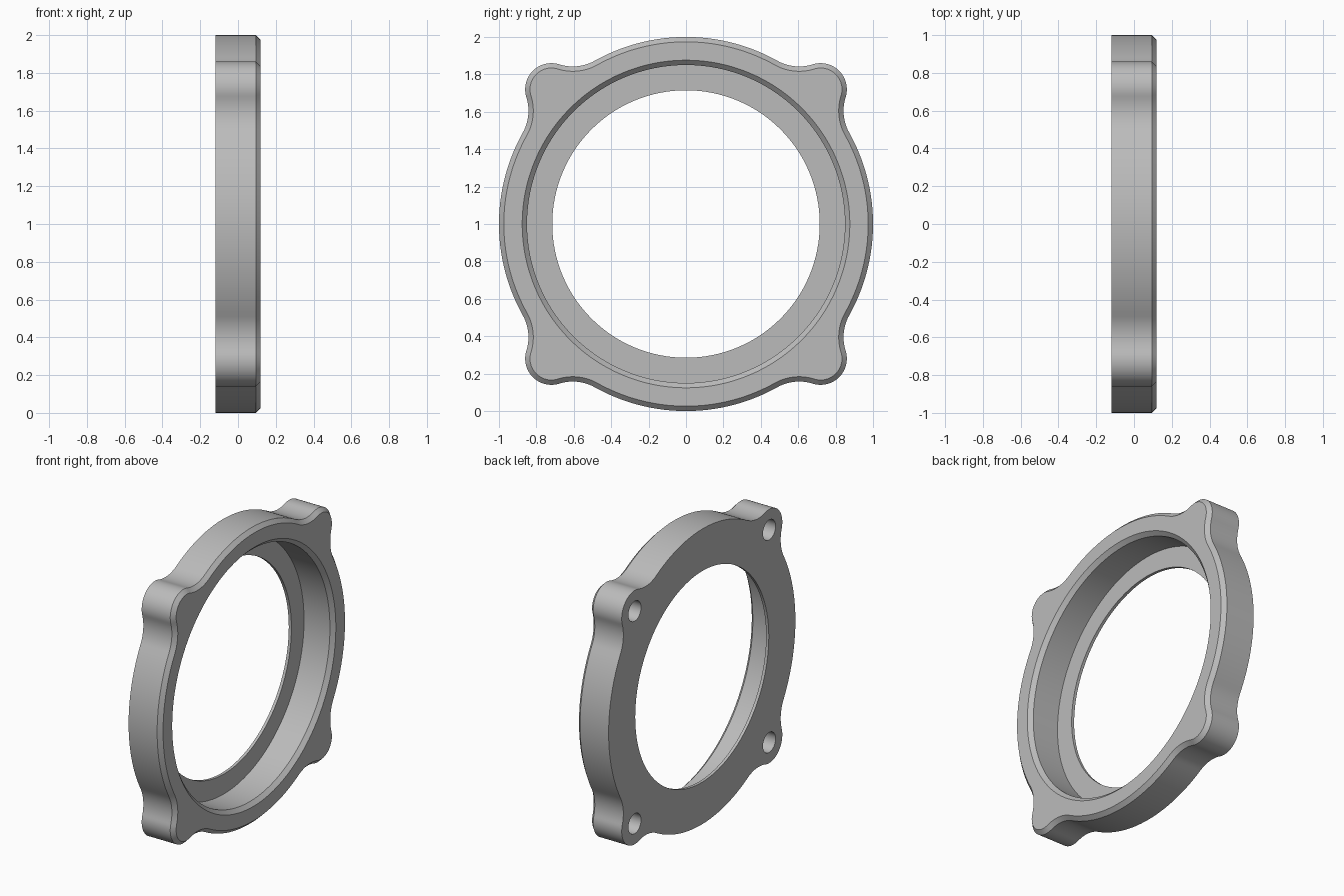
import bpy
import bmesh
from math import pi, sin, cos, acos, atan2, sqrt
from mathutils import Matrix, Vector

HALF = 0.12         # half thickness along x
CHAMFER = 0.026
RING = 1.0          # main ring radius
LOBE_C, LOBE_R = 0.72, 0.14
FILLET = 0.24

if "Cube" in bpy.data.objects:
    bpy.data.objects.remove(bpy.data.objects["Cube"], do_unlink=True)

steel = bpy.data.materials.new("light_grey_metal")
steel.use_nodes = True
grey = (0.5, 0.5, 0.5, 1)
steel.diffuse_color = grey
steel.node_tree.nodes["Principled BSDF"].inputs["Base Color"].default_value = grey


def arc(centre, radius, start, end, steps):
    angles = [start + (end - start) * i / steps for i in range(steps + 1)]
    return [Vector((centre.x + radius * cos(a), centre.y + radius * sin(a))) for a in angles]


def outline(inset):
    """Ring with four filleted corner lobes, offset inwards by inset."""
    lobe = Vector((LOBE_C, LOBE_C))
    d, reach = lobe.length, RING + FILLET
    spread = acos((d * d + reach ** 2 - (LOBE_R + FILLET) ** 2) / (2 * d * reach))
    a = pi / 4 - spread
    centre = reach * Vector((cos(a), sin(a)))
    to_lobe = lobe - centre
    b = atan2(to_lobe.y, to_lobe.x)
    half = arc(Vector((0, 0)), RING - inset, 0, a, 20)
    half += arc(centre, FILLET + inset, a + pi, b, 12)[1:]
    half += arc(lobe, LOBE_R - inset, b - pi, pi / 4, 12)[1:]
    quarter = half + [Vector((p.y, p.x)) for p in reversed(half[:-1])]
    points = []
    for k in range(4):
        turn = Matrix.Rotation(k * pi / 2, 2)
        points += [turn @ p for p in quarter[:-1]]
    return points


def circle(radius, steps, y=0, z=0):
    return arc(Vector((y, z)), radius, 0, 2 * pi, steps)[:-1]


def loft(name, sections):
    """Solid through (x, outline) sections, capped at both ends."""
    bm = bmesh.new()
    loops = [[bm.verts.new((x, p.x, p.y + 1)) for p in pts] for x, pts in sections]
    n = len(loops[0])
    for low, high in zip(loops, loops[1:]):
        for i in range(n):
            j = (i + 1) % n
            bm.faces.new((low[i], low[j], high[j], high[i]))
    bm.faces.new(loops[0][::-1])
    bm.faces.new(loops[-1])
    bmesh.ops.recalc_face_normals(bm, faces=bm.faces)
    mesh = bpy.data.meshes.new(name)
    bm.to_mesh(mesh)
    bm.free()
    mesh.materials.append(steel)
    obj = bpy.data.objects.new(name, mesh)
    bpy.context.collection.objects.link(obj)
    return obj


# Flange body with chamfered front rim
body = loft("flange_ring", [(-HALF, outline(0)), (HALF - CHAMFER, outline(0)),
                            (HALF, outline(CHAMFER))])

# Stepped bore: narrow opening, wide recess, chamfered mouth
LEDGE = -HALF + 0.02
mouth = 0.85 + CHAMFER
bore = loft("bore_cutter", [(-HALF - 0.1, circle(0.715, 128)), (LEDGE, circle(0.715, 128)),
                            (LEDGE, circle(0.85, 128)), (HALF - CHAMFER, circle(0.85, 128)),
                            (HALF, circle(mouth, 128)), (HALF + 0.1, circle(mouth, 128))])
cutters = [bore]

# Blind screw holes in the lobes, open on the flat side
for sy in (-1, 1):
    for sz in (-1, 1):
        hole = circle(0.068, 32, sy * LOBE_C, sz * LOBE_C)
        cutters.append(loft("screw_hole_cutter", [(-HALF - 0.1, hole), (HALF - 0.07, hole)]))

bpy.ops.object.select_all(action='DESELECT')
bpy.context.view_layer.objects.active = body
body.select_set(True)
for cutter in cutters:
    cutter.hide_render = True
    cut = body.modifiers.new("cut", 'BOOLEAN')
    cut.operation = 'DIFFERENCE'
    cut.solver = 'EXACT'
    cut.object = cutter
    bpy.ops.object.modifier_apply(modifier=cut.name)
    bpy.data.objects.remove(cutter, do_unlink=True)

bpy.ops.object.shade_smooth_by_angle(angle=pi / 6)
